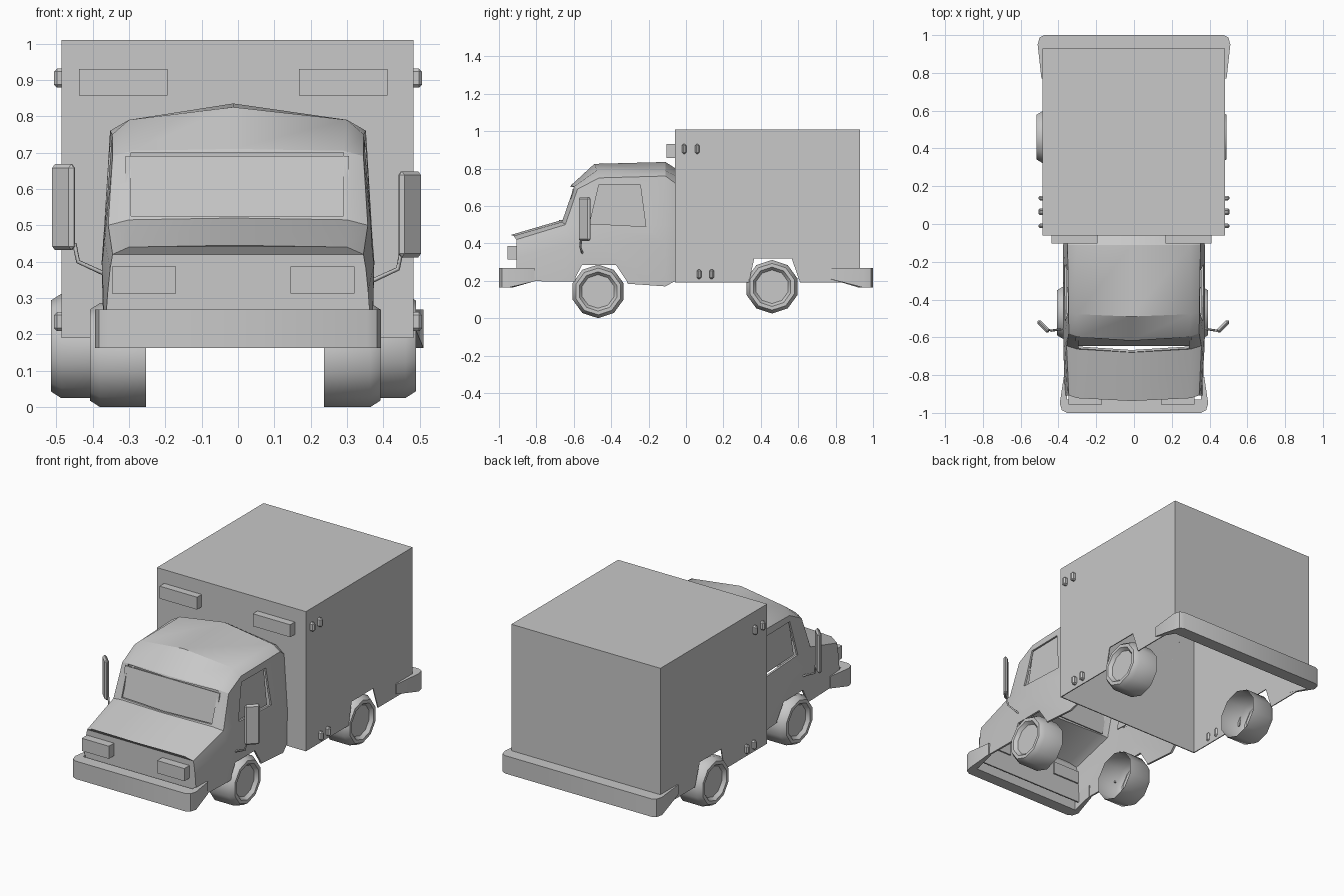
import bpy, bmesh, math
from mathutils import Vector, Matrix

old = bpy.data.objects.get("Cube")
if old:
    bpy.data.objects.remove(old, do_unlink=True)

grey = bpy.data.materials.new("plain grey")
grey.use_nodes = True
grey.diffuse_color = (0.58, 0.58, 0.58, 1)
grey.node_tree.nodes["Principled BSDF"].inputs["Base Color"].default_value = (0.58, 0.58, 0.58, 1)

SHIFT = -0.013  # fittings sit slightly off centre


def finish(name, bm):
    bmesh.ops.recalc_face_normals(bm, faces=bm.faces)
    mesh = bpy.data.meshes.new(name)
    bm.to_mesh(mesh)
    bm.free()
    mesh.materials.append(grey)
    obj = bpy.data.objects.new(name, mesh)
    bpy.context.collection.objects.link(obj)
    return obj


def activate(obj):
    bpy.ops.object.select_all(action='DESELECT')
    obj.select_set(True)
    bpy.context.view_layer.objects.active = obj


def smooth(obj, angle=30):
    activate(obj)
    bpy.ops.object.shade_smooth_by_angle(angle=math.radians(angle))


def prism(name, pts, axis, lo, hi):
    """Extrude a 2D outline along x (outline in y,z) or z (outline in x,y)."""
    bm = bmesh.new()
    place = (lambda p, d: (d, p[0], p[1])) if axis == 'x' else (lambda p, d: (p[0], p[1], d))
    a, b = [[bm.verts.new(place(p, d)) for p in pts] for d in (lo, hi)]
    bm.faces.new(a)
    bm.faces.new(b[::-1])
    for i in range(len(pts)):
        j = (i + 1) % len(pts)
        bm.faces.new((a[i], a[j], b[j], b[i]))
    return finish(name, bm)


def block(name, x, y, z, bevel=0):
    obj = prism(name, [(x[0], y[0]), (x[1], y[0]), (x[1], y[1]), (x[0], y[1])], 'z', *z)
    if bevel:
        mod = obj.modifiers.new("bevel", 'BEVEL')
        mod.width = bevel
        mod.segments = 1
    return obj


def shell_and_cut(obj, thickness, cutters):
    """Give a shell thickness, cut the openings and apply everything."""
    activate(obj)
    mod = obj.modifiers.new("shell", 'SOLIDIFY')
    mod.thickness = thickness
    mod.offset = -1
    bpy.ops.object.modifier_apply(modifier=mod.name)
    for cutter in cutters:
        mod = obj.modifiers.new("cut", 'BOOLEAN')
        mod.operation = 'DIFFERENCE'
        mod.solver = 'EXACT'
        mod.object = cutter
        bpy.ops.object.modifier_apply(modifier=mod.name)
        bpy.data.objects.remove(cutter, do_unlink=True)


# Cargo box, open underneath, with wheel arches
cargo = block("cargo_box", (-0.485, 0.483), (-0.06, 0.93), (0.19, 1.01))
bm = bmesh.new()
bm.from_mesh(cargo.data)
bm.faces.ensure_lookup_table()
floor = min(bm.faces, key=lambda f: f.calc_center_median().z)
bmesh.ops.delete(bm, geom=[floor], context='FACES_ONLY')
bm.to_mesh(cargo.data)
bm.free()
arch = prism("rear_arch_cutter", [(0.32, 0.1), (0.345, 0.23), (0.365, 0.32), (0.565, 0.32),
                                  (0.61, 0.19), (0.63, 0.1)], 'x', -1, 1)
shell_and_cut(cargo, 0.008, [arch])

# Cab: cross-sections as (y, side offset in y, centre height, then x,z from roof edge down)
sections = [
    (-0.937, 0.03, 0.445, (0.30, 0.44), (0.345, 0.42), (0.352, 0.38), (0.358, 0.32), (0.367, 0.20)),
    (-0.68, 0.035, 0.52, (0.30, 0.515), (0.357, 0.50), (0.367, 0.46), (0.374, 0.39), (0.370, 0.195)),
    (-0.615, 0.035, 0.71, (0.29, 0.705), (0.345, 0.69), (0.366, 0.50), (0.375, 0.40), (0.370, 0.195)),
    (-0.49, 0.025, 0.825, (0.30, 0.79), (0.346, 0.75), (0.366, 0.50), (0.375, 0.40), (0.370, 0.195)),
    (-0.11, 0.0, 0.835, (0.30, 0.79), (0.352, 0.76), (0.368, 0.50), (0.375, 0.40), (0.370, 0.17)),
    (-0.055, 0.0, 0.80, (0.29, 0.76), (0.340, 0.72), (0.355, 0.50), (0.362, 0.40), (0.358, 0.20)),
]
bm = bmesh.new()
rows = []
for y, off, top, *side in sections:
    left = [(-x, y + (off if i else off * 0.5), z) for i, (x, z) in enumerate(side)][::-1]
    ring = left + [(SHIFT, y, top)] + [(-x, yy, z) for x, yy, z in left[::-1]]
    rows.append([bm.verts.new(p) for p in ring])
for a, b in zip(rows, rows[1:]):
    for i in range(len(a) - 1):
        bm.faces.new((a[i], a[i + 1], b[i + 1], b[i]))
half = len(rows[0]) // 2
for i in range(half):
    quad = [rows[0][i], rows[0][i + 1], rows[0][-2 - i], rows[0][-1 - i]]
    bm.faces.new(list(dict.fromkeys(quad)))
cab = finish("cab", bm)

window = [(-0.465, 0.715), (-0.245, 0.715), (-0.215, 0.49), (-0.515, 0.505)]
arch = prism("front_arch_cutter", [(-0.60, 0.1), (-0.59, 0.22), (-0.555, 0.285), (-0.375, 0.285),
                                   (-0.315, 0.195), (-0.30, 0.1)], 'x', -1, 1)
shell_and_cut(cab, 0.012, [
    arch,
    prism("side_window_cutter", window, 'x', -1, 1),
    block("windscreen_cutter", (-0.295, 0.29), (-0.80, -0.53), (0.525, 0.70)),
])
smooth(cab)

# Recessed glazing
prism("windscreen", [(-0.645, 0.505), (-0.606, 0.69), (-0.60, 0.69), (-0.639, 0.505)], 'x', -0.31, 0.305)
for side, s in (("left", 1), ("right", -1)):
    prism(side + "_window", [(-0.48, 0.73), (-0.235, 0.73), (-0.20, 0.475), (-0.53, 0.49)],
          'x', s * 0.328, s * 0.322)


# Bumpers: wrap-around bars whose ends taper upward
def bumper(name, half_outline, end_y, end_z):
    outline = half_outline + [(-x, y) for x, y in half_outline[::-1]]
    obj = prism(name, outline, 'z', 0.163, 0.268)
    for v in obj.data.vertices:
        if v.co.z < 0.2 and abs(v.co.y - end_y) < 0.01:
            v.co.z = end_z
    smooth(obj, 35)


bumper("front_bumper", [(0.355, -1.0), (0.382, -0.985), (0.393, -0.95), (0.372, -0.81),
                        (0.355, -0.81), (0.355, -0.93)], -0.81, 0.197)
bumper("rear_bumper", [(0.475, 1.0), (0.50, 0.988), (0.51, 0.95), (0.49, 0.77),
                       (0.478, 0.77), (0.478, 0.925)], 0.77, 0.21)


# Wheels: ten-sided, dished outside, open inside
def wheel(name, outer_x, y, z, s):
    bm = bmesh.new()
    rings = []
    for depth, r in ((0.155, 0.143), (0.028, 0.143), (0, 0.125), (0, 0.105), (0.02, 0.09)):
        rings.append([bm.verts.new((outer_x - s * depth, y + r * math.sin(a), z - r * math.cos(a)))
                      for a in (math.tau * k / 10 for k in range(10))])
    for a, b in zip(rings, rings[1:]):
        for i in range(10):
            j = (i + 1) % 10
            bm.faces.new((a[i], a[j], b[j], b[i]))
    bm.faces.new(rings[-1])
    smooth(finish(name, bm), 40)


# Mirrors: angled bevelled plates on thin bent stalks
def mirror(side, s):
    x = SHIFT * 0.3 + s * 0.476
    z = 0.53 if s > 0 else 0.55
    plate = block(side + "_mirror", (-0.042, 0.042), (-0.012, 0.012), (-0.118, 0.118), 0.01)
    plate.matrix_world = Matrix.Translation((x, -0.542, z)) @ Matrix.Rotation(s * math.radians(45), 4, 'Z')
    curve = bpy.data.curves.new(side + "_mirror_stalk", 'CURVE')
    curve.dimensions = '3D'
    curve.bevel_depth = 0.006
    curve.bevel_resolution = 0
    path = [(0.36, -0.55, z - 0.185), (0.375, -0.555, z - 0.18), (0.44, -0.565, z - 0.15), (0.45, -0.56, z - 0.10)]
    spline = curve.splines.new('POLY')
    spline.points.add(len(path) - 1)
    for point, (px, py, pz) in zip(spline.points, path):
        point.co = (s * px, py, pz, 1)
    curve.materials.append(grey)
    bpy.context.collection.objects.link(bpy.data.objects.new(side + "_mirror_stalk", curve))


for side, s in (("left", 1), ("right", -1)):
    wheel(side + "_front_wheel", SHIFT * 0.6 + s * 0.40, -0.47, 0.143, s)
    wheel(side + "_rear_wheel", SHIFT + s * 0.502, 0.46, 0.168, s)
    mirror(side, s)
    # Headlights and roof lamps
    for name, near, far, y, z in (("headlight", 0.157, 0.333, (-0.955, -0.89), (0.313, 0.387)),
                                  ("roof_lamp", 0.181, 0.424, (-0.103, -0.055), (0.857, 0.93))):
        xs = sorted((SHIFT + s * near, SHIFT + s * far))
        block(side + "_" + name, xs, y, z)
    # Side marker lamps, two high and two low
    for i, (y, z) in enumerate(((-0.01, 0.905), (0.06, 0.905), (0.07, 0.235), (0.137, 0.235))):
        xs = sorted((s * 0.47, s * 0.506))
        block(f"{side}_marker_{i + 1}", xs, (y - 0.012, y + 0.012), (z - 0.026, z + 0.026), 0.008)
